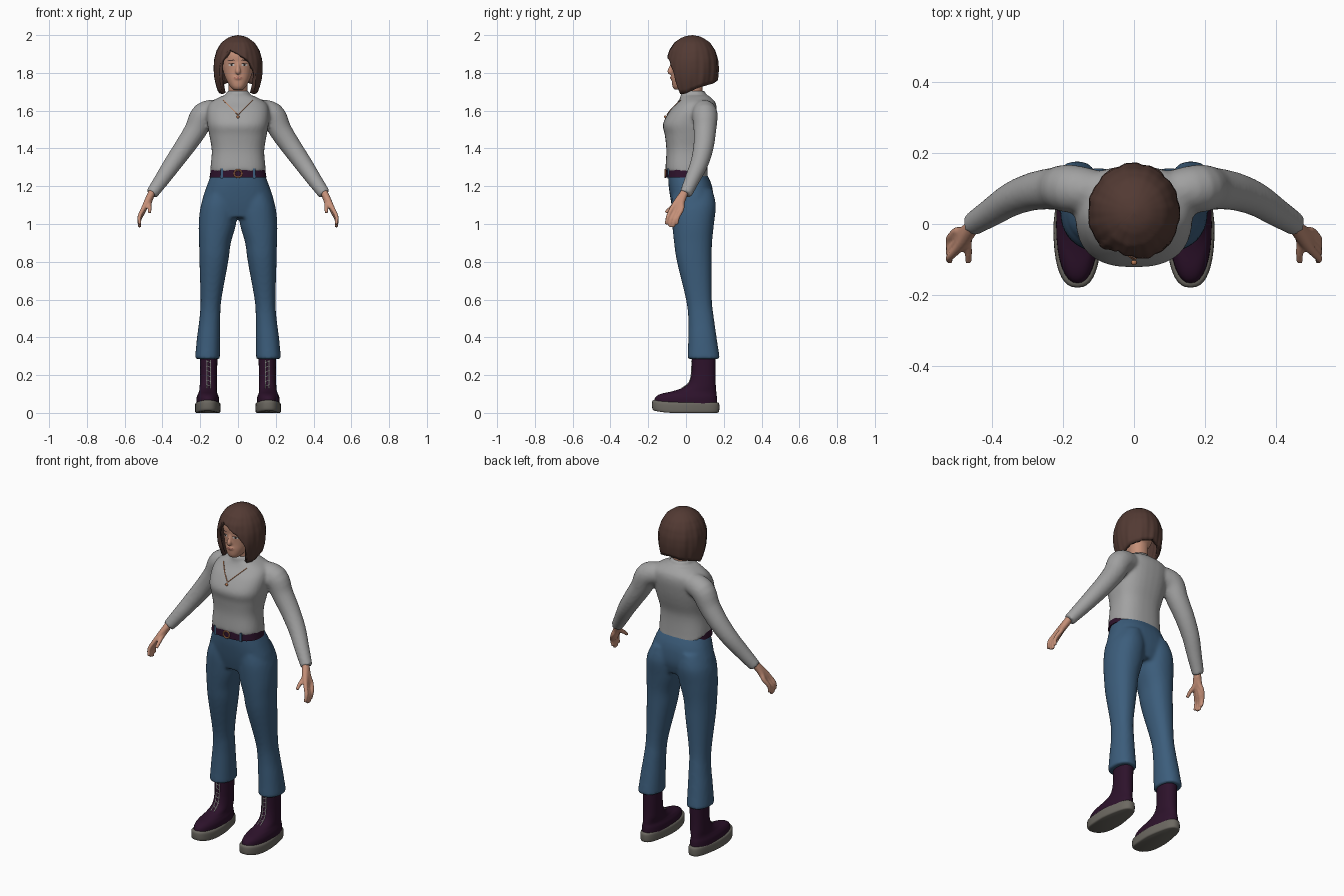
import bpy, bmesh, math
from mathutils import Vector

cube = bpy.data.objects.get("Cube")
if cube:
    bpy.data.objects.remove(cube)


def material(name, *rgb):
    m = bpy.data.materials.new(name)
    m.use_nodes = True
    m.diffuse_color = (*rgb, 1)
    m.node_tree.nodes["Principled BSDF"].inputs["Base Color"].default_value = (*rgb, 1)
    return m


KNIT = material("grey knit", .36, .36, .36)
SKIN = material("skin", .56, .28, .19)
DENIM = material("blue denim", .045, .11, .2)
HAIR = material("brown hair", .085, .042, .033)
LEATHER = material("plum leather", .026, .006, .024)
RUBBER = material("grey rubber", .15, .14, .12)
COPPER = material("copper", .5, .2, .09)
WHITE = material("off white", .6, .6, .58)
DARK = material("dark brown", .03, .018, .015)
LIPS = material("lip rose", .4, .14, .11)


def smooth_rows(rows, steps=4):
    """Fill in rows along a Catmull-Rom spline."""
    out = []
    for i in range(len(rows) - 1):
        a, b, c, d = (rows[max(0, min(j, len(rows) - 1))] for j in range(i - 1, i + 3))
        for k in range(steps):
            t = k / steps
            out.append([q + t * (r - p + t * (2 * p - 5 * q + 4 * r - s + t * (3 * (q - r) + s - p))) / 2
                        for p, q, r, s in zip(a, b, c, d)])
    return out + [list(rows[-1])]


def skin_rings(bm, rings):
    loops = [[bm.verts.new(p) for p in ring] for ring in rings]
    for a, b in zip(loops, loops[1:]):
        for i in range(len(a)):
            j = (i + 1) % len(a)
            bm.faces.new((a[i], a[j], b[j], b[i]))
    bm.faces.new(loops[0][::-1])
    bm.faces.new(loops[-1])


def loft(bm, rows, side=1, power=2.2, n=32):
    """Stack level rings given as height, centre x, half width, front y, back y."""
    rings = []
    for z, cx, rx, front, back in smooth_rows(rows):
        ring = []
        for i in range(n):
            a = math.tau * i / n
            c, s = (math.copysign(abs(f) ** (2 / power), f) for f in (math.cos(a), math.sin(a)))
            ring.append((side * (cx + rx * c), (front + back) / 2 + (back - front) / 2 * s, z))
        rings.append(ring)
    skin_rings(bm, rings)


def tube(bm, rows, side=1, n=14, steps=4):
    """Sweep a round section along x, y, z, radius rows."""
    pts = smooth_rows(rows, steps)
    rings = []
    for i, (x, y, z, r) in enumerate(pts):
        t = Vector(pts[min(i + 1, len(pts) - 1)][:3]) - Vector(pts[max(i - 1, 0)][:3])
        u = t.orthogonal() if not i else u - u.project(t)
        u = u.normalized()
        v = t.normalized().cross(u)
        ring = [Vector((x, y, z)) + r * (u * math.cos(math.tau * k / n) + v * math.sin(math.tau * k / n))
                for k in range(n)]
        rings.append([(side * p.x, p.y, p.z) for p in ring])
    skin_rings(bm, rings)


def finish(name, bm, mat, voxel=0, relax=4, mirror=False, recalc=True):
    if recalc:
        bmesh.ops.recalc_face_normals(bm, faces=bm.faces)
    mesh = bpy.data.meshes.new(name)
    bm.to_mesh(mesh)
    bm.free()
    mesh.materials.append(mat)
    ob = bpy.data.objects.new(name, mesh)
    bpy.context.collection.objects.link(ob)
    bpy.ops.object.select_all(action='DESELECT')
    bpy.context.view_layer.objects.active = ob
    ob.select_set(True)
    bpy.ops.object.shade_smooth_by_angle(angle=math.radians(50))
    if mirror:
        ob.modifiers.new("Mirror", 'MIRROR')
    if voxel:
        r = ob.modifiers.new("Blend", 'REMESH')
        r.mode, r.voxel_size, r.use_smooth_shade = 'VOXEL', voxel, True
        s = ob.modifiers.new("Relax", 'SMOOTH')
        s.factor, s.iterations = .5, relax
    return ob


def onto(ob, x, z, lift=0):
    """Point on the front of an object at x, z."""
    dg = bpy.context.evaluated_depsgraph_get()
    hit, p, _, _ = ob.evaluated_get(dg).ray_cast(Vector((x, -1, z)), Vector((0, 1, 0)))
    return Vector((x, (p.y if hit else 0) - lift, z))


# Sweater: torso, turtleneck and sleeves blended together
bm = bmesh.new()
loft(bm, [(1.278, 0, .147, -.108, .118), (1.31, 0, .145, -.108, .114), (1.39, 0, .139, -.104, .115),
          (1.47, 0, .152, -.112, .138), (1.53, 0, .163, -.122, .153), (1.6, 0, .165, -.085, .163),
          (1.645, 0, .145, -.045, .155), (1.68, 0, .08, -.025, .12)], power=2.5)
for v in bm.verts:
    v.co.z -= .4 * max(v.co.y, 0) * max(0, min(1, (1.4 - v.co.z) / .12))
loft(bm, [(1.63, 0, .07, -.045, .115), (1.67, 0, .064, -.03, .108), (1.705, 0, .06, -.026, .1)])
for s in (1, -1):
    tube(bm, [(.1, .09, 1.6, .06), (.18, .1, 1.578, .068), (.225, .1, 1.495, .06), (.285, .092, 1.405, .054),
              (.345, .07, 1.32, .048), (.4, .035, 1.24, .041), (.458, -.002, 1.158, .033)], s, 20)
sweater = finish("sweater", bm, KNIT, .009, 5)

# Trousers: hips and two flared legs
bm = bmesh.new()
loft(bm, [(1.27, 0, .138, -.095, .108), (1.2, 0, .166, -.092, .138), (1.11, 0, .193, -.078, .145),
          (1.035, 0, .185, -.06, .125)], power=2.4)
for s in (1, -1):
    loft(bm, [(1.18, .09, .07, -.07, .14), (1.1, .1, .096, -.078, .158), (1, .109, .099, -.073, .148),
              (.9, .122, .084, -.063, .138), (.8, .128, .076, -.048, .136), (.6, .143, .055, 0, .137),
              (.5, .149, .055, .012, .148), (.4, .156, .061, .012, .162), (.285, .162, .066, .008, .18)], s)
trousers = finish("trousers", bm, DENIM, .01, 4)

# Belt, belt loops and buckle
bm = bmesh.new()
loft(bm, [(1.246, 0, .151, -.108, .106), (1.288, 0, .144, -.105, .1)], power=2.4, n=48)
belt = finish("belt", bm, LEATHER)
bm = bmesh.new()
for x in (-.085, .085):
    p = onto(belt, x, 1.267)
    box = bmesh.ops.create_cube(bm, size=1)["verts"]
    for v in box:
        v.co = p + Vector((v.co.x * .013, v.co.y * .01, v.co.z * .052))
finish("belt_loops", bm, DENIM)
bpy.ops.mesh.primitive_torus_add(location=(0, -.11, 1.267), rotation=(math.pi / 2, 0, 0), major_radius=.02,
                                 minor_radius=.0045, major_segments=24, minor_segments=8)
buckle = bpy.context.object
buckle.name = "belt_buckle"
buckle.data.materials.append(COPPER)
bpy.ops.object.shade_smooth_by_angle()

# Hands: each finger runs from the wrist so the bases form a palm
bm = bmesh.new()
for s in (1, -1):
    for k in range(4):
        y = -.076 + .018 * k
        drop = (.008, -.005, -.008, .008)[k]
        tube(bm, [(.452, -.003, 1.175, .02), (.482, y * .5 - .012, 1.115, .017), (.503, y, 1.07 + drop, .0125),
                  (.522, y - .02, 1.03 + drop, .0105), (.52, y - .028, .99 + drop, .0085)], s, 12)
    tube(bm, [(.46, -.01, 1.15, .018), (.472, -.045, 1.11, .015), (.468, -.08, 1.085, .011),
              (.468, -.108, 1.06, .009)], s, 12)
finish("hands", bm, SKIN, .005, 3)

# Head with neck and nose
bm = bmesh.new()
loft(bm, [(1.712, 0, .026, -.062, -.005), (1.73, 0, .043, -.072, .03), (1.765, 0, .063, -.076, .08),
          (1.8, 0, .076, -.075, .11), (1.85, 0, .085, -.078, .13), (1.9, 0, .084, -.08, .135),
          (1.945, 0, .064, -.06, .11), (1.97, 0, .025, -.01, .06)])
loft(bm, [(1.62, 0, .052, -.015, .09), (1.7, 0, .05, -.012, .088), (1.8, 0, .052, -.01, .09)])
tube(bm, [(0, -.072, 1.86, .007), (0, -.079, 1.83, .01), (0, -.085, 1.808, .014), (0, -.078, 1.797, .01)])
tube(bm, [(-.024, -.066, 1.774, .006), (0, -.074, 1.774, .011), (.024, -.066, 1.774, .006)])
head = finish("head", bm, SKIN, .005, 3)


def face_patch(bm, x, z, rx, rz, lift, tilt=0):
    ring = []
    for i in range(16):
        a = math.tau * i / 16
        px = rx * math.cos(a)
        ring.append(bm.verts.new(onto(head, x + px, z + rz * math.sin(a) + tilt * px, lift)))
    mid = bm.verts.new(onto(head, x, z, lift))
    for i in range(16):
        bm.faces.new((mid, ring[i], ring[(i + 1) % 16]))


# Painted face details
for name, mat, x, z, rx, rz, lift, tilt in (
        ("eye_whites", WHITE, .034, 1.842, .016, .006, .001, 0), ("irises", DARK, .034, 1.842, .006, .0058, .002, 0),
        ("eyelids", DARK, .034, 1.849, .018, .002, .0025, -.08), ("brows", HAIR, .036, 1.866, .021, .003, .002, -.1),
        ("lips", LIPS, 0, 1.774, .022, .0065, .0012, 0)):
    bm = bmesh.new()
    for s in ((1, -1) if x else (1,)):
        face_patch(bm, s * x, z, rx, rz, lift, s * tilt)
    finish(name, bm, mat, recalc=False)


def lookup(table, t):
    for (a, p), (b, q) in zip(table, table[1:]):
        if a <= t <= b:
            return p + (q - p) * (t - a) / (b - a)
    return table[-1][1]


# Bob haircut: a dome whose hem height follows the angle around the head
HEM = [(-180, 1.76), (-110, 1.725), (-72, 1.69), (-54, 1.688), (-47, 1.84), (-24, 1.925), (0, 1.9),
       (25, 1.87), (44, 1.81), (54, 1.688), (72, 1.69), (110, 1.725), (180, 1.76)]
WIDTH = [(1.68, .74), (1.72, .86), (1.77, .96), (1.82, 1), (1.87, .98), (1.92, .87), (1.96, .68),
         (1.985, .42), (1.995, .24), (2, 0)]
bm = bmesh.new()
cols, levels = 120, 20
crown = bm.verts.new((0, .035, 2))
grid = []
for j in range(1, levels + 1):
    row = []
    for i in range(cols):
        deg = 360 * i / cols - 180
        a = math.radians(deg)
        t = j / levels
        z = 2 - (2 - lookup(HEM, deg)) * t ** 1.6
        lock = 1 + .016 * t * math.sin(11 * a + 5 * t) + .01 * t * math.sin(23 * a)
        r = lookup(WIDTH, z) * lock
        row.append(bm.verts.new((.13 * r * math.sin(a), .033 - .14 * r * math.cos(a), z)))
    grid.append(row)
for i in range(cols):
    k = (i + 1) % cols
    bm.faces.new((crown, grid[0][i], grid[0][k]))
    for up, low in zip(grid, grid[1:]):
        bm.faces.new((up[i], low[i], low[k], up[k]))
hair = finish("hair", bm, HAIR, recalc=False)
thick = hair.modifiers.new("Thickness", 'SOLIDIFY')
thick.thickness, thick.offset = .02, -1

# Boots: uppers, soles and laces
bm = bmesh.new()
loft(bm, [(.045, .16, .06, -.168, .165), (.08, .16, .059, -.164, .164), (.1, .16, .052, -.135, .161),
          (.115, .159, .047, -.07, .16), (.14, .157, .046, -.003, .158), (.18, .156, .045, .023, .156),
          (.24, .155, .045, .03, .156), (.32, .155, .046, .03, .157)])
boots = finish("boots", bm, LEATHER, mirror=True)
bm = bmesh.new()
loft(bm, [(0, .16, .06, -.168, .165), (.008, .16, .067, -.178, .175), (.045, .16, .067, -.179, .176),
          (.056, .16, .061, -.17, .168)], power=2.5, n=40)
for v in bm.verts:
    v.co.x = .16 + (v.co.x - .16) * (1 - .15 * max(0, min(1, v.co.y / .1)))
    v.co.z += .014 * max(0, (-v.co.y - .06) / .12) ** 2
finish("soles", bm, RUBBER, mirror=True)
bm = bmesh.new()
for x in (.145, .165):
    tube(bm, [(*onto(boots, x, z, .001), .0025) for z in (.13, .16, .2, .24, .28)], n=6)
for k in range(6):
    z = .14 + .025 * k
    tube(bm, [(*onto(boots, x, z + dz, .001), .002) for x, dz in ((.143, 0), (.155, .005), (.167, .01))], n=6)
finish("laces", bm, WHITE, mirror=True)

# Necklace draped on the chest, with a pendant
bm = bmesh.new()
path = [(.078 * t, 1.578 + .078 * abs(t)) for t in (k / 8 for k in range(-8, 9))]
tube(bm, [(*onto(sweater, x, z, .001), .0026) for x, z in path], n=6, steps=2)
bmesh.ops.create_uvsphere(bm, u_segments=12, v_segments=8, radius=.008)
bm.verts.ensure_lookup_table()
for v in bm.verts[-86:]:
    v.co += onto(sweater, 0, 1.567, .003)
finish("necklace", bm, COPPER)
